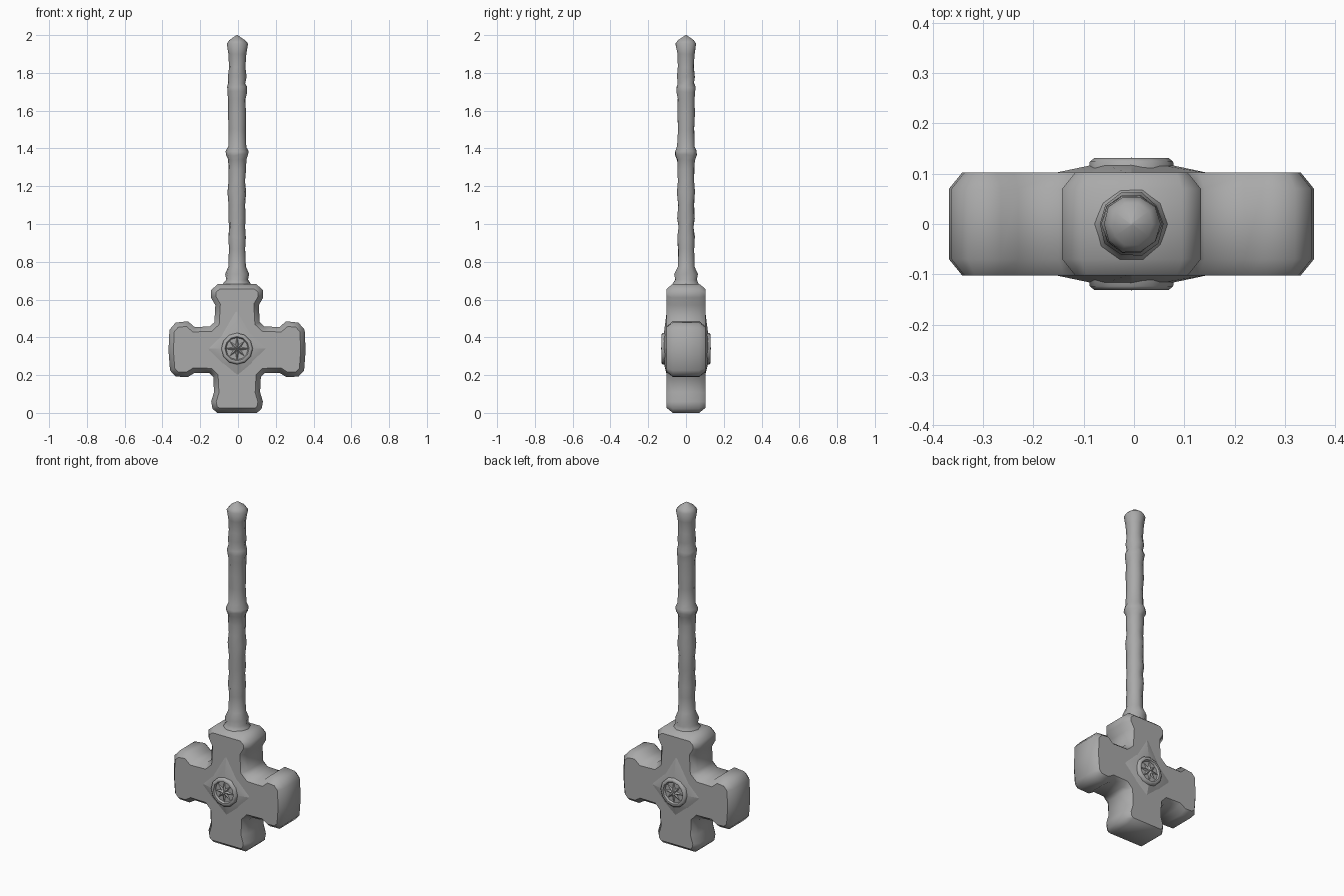
import bpy, bmesh, math, random
from mathutils import Vector

if "Cube" in bpy.data.objects:
    bpy.data.objects.remove(bpy.data.objects["Cube"])
random.seed(4)
CX, CZ = -0.005, 0.34

grey = bpy.data.materials.new("stone_grey")
grey.diffuse_color = (0.4, 0.4, 0.4, 1)
grey.use_nodes = True
grey.node_tree.nodes["Principled BSDF"].inputs["Base Color"].default_value = grey.diffuse_color

def finish(name, bm, angle=45):
    bmesh.ops.recalc_face_normals(bm, faces=bm.faces)
    me = bpy.data.meshes.new(name)
    bm.to_mesh(me)
    bm.free()
    ob = bpy.data.objects.new(name, me)
    bpy.context.collection.objects.link(ob)
    me.materials.append(grey)
    bpy.ops.object.select_all(action='DESELECT')
    ob.select_set(True)
    bpy.context.view_layer.objects.active = ob
    bpy.ops.object.shade_smooth_by_angle(angle=math.radians(angle))
    return ob

def loft(bm, rings, close_start=True, close_end=True):
    """Bridge equal-length rings of points with quads."""
    vs = [[bm.verts.new(p) for p in ring] for ring in rings]
    n = len(vs[0])
    for a, b in zip(vs, vs[1:]):
        for i in range(n):
            j = (i + 1) % n
            bm.faces.new((a[i], a[j], b[j], b[i]))
    if close_start:
        bm.faces.new(vs[0][::-1])
    if close_end:
        bm.faces.new(vs[-1])

# hammer head: flared cross outline, extruded, with softened front and back rims
half = [(0.105, 0), (0.13, 0.022), (0.137, 0.06), (0.122, 0.11), (0.126, 0.19),
        (0.145, 0.21), (0.225, 0.212), (0.26, 0.19), (0.325, 0.192), (0.355, 0.225),
        (0.363, 0.33), (0.358, 0.44), (0.325, 0.478), (0.26, 0.485), (0.225, 0.455),
        (0.145, 0.457), (0.12, 0.48), (0.115, 0.57), (0.138, 0.61), (0.138, 0.65),
        (0.10, 0.683)]
outline = half + [(-x, z) for x, z in reversed(half)]
bm = bmesh.new()
loft(bm, [[(x + CX, y, z) for x, z in outline] for y in (0.07, -0.07)])
bm.normal_update()
caps = [f for f in bm.faces if len(f.verts) > 4]
bmesh.ops.recalc_face_normals(bm, faces=bm.faces)
bmesh.ops.inset_individual(bm, faces=caps, thickness=0.026, use_even_offset=True)
for f in caps:
    for v in f.verts:
        v.co.y = math.copysign(0.102, v.co.y)
bmesh.ops.triangulate(bm, faces=caps)
finish("hammer_head", bm)

def star(points, depth, s):
    """Ring of points (radius, degrees) on the front (s=-1) or back (s=1)."""
    return [Vector((CX + r * math.cos(math.radians(a)), s * depth,
                    CZ + r * math.sin(math.radians(a)))) for r, a in points]

for side, s in (("front", -1), ("back", 1)):
    # raised four-armed swelling around the medallion
    bm = bmesh.new()
    arms = (0.165, 0.22, 0.165, 0.15)
    base = [(arms[i // 2] if i % 2 == 0 else 0.115, i * 45) for i in range(8)]
    top = [(0.075, i * 45) for i in range(8)]
    loft(bm, [star(base, 0.099, s), star(top, 0.118, s)], False, True)
    finish(side + "_swelling", bm, 20)

    # round medallion rim with sunken dish
    bm = bmesh.new()
    rings = [star([(r, i * 30) for i in range(12)], y, s) for r, y in
             ((0.084, 0.10), (0.083, 0.124), (0.074, 0.131), (0.064, 0.130), (0.058, 0.119))]
    loft(bm, rings, False, True)
    finish(side + "_medallion", bm, 50)

    # faceted compass star inside the dish
    bm = bmesh.new()
    tips = star([((0.066 if i % 4 == 0 else 0.055) if i % 2 == 0 else 0.022, i * 22.5)
                 for i in range(16)], 0.12, s)
    hub = bm.verts.new((CX, s * 0.132, CZ))
    vs = [bm.verts.new(p) for p in tips]
    for i in range(16):
        bm.faces.new((hub, vs[i], vs[(i + 1) % 16]))
    finish(side + "_compass_star", bm, 5)

# handle: slightly uneven turned shaft with collar, grip rings and pointed end
profile = [(0.075, 0.675), (0.068, 0.69), (0.058, 0.705), (0.063, 0.735), (0.046, 0.775),
           (0.043, 0.87), (0.047, 0.93), (0.042, 0.99), (0.047, 1.03), (0.043, 1.10),
           (0.048, 1.17), (0.043, 1.23), (0.046, 1.29), (0.047, 1.34), (0.059, 1.365),
           (0.058, 1.385), (0.047, 1.41), (0.044, 1.50), (0.047, 1.58), (0.046, 1.66),
           (0.051, 1.70), (0.052, 1.725), (0.044, 1.745), (0.048, 1.78), (0.043, 1.83),
           (0.047, 1.90), (0.056, 1.955), (0.042, 1.973), (0.003, 2.0)]
bm = bmesh.new()
N = 10
rings = []
for r, z in profile:
    ring = []
    for i in range(N):
        a = 2 * math.pi * i / N
        k = r * random.uniform(0.97, 1.06)
        wob = random.uniform(-0.004, 0.004) if 0.78 < z < 1.9 else 0
        ring.append((CX + k * math.cos(a), k * math.sin(a), z + wob))
    rings.append(ring)
loft(bm, rings, False, True)
finish("handle", bm, 50)
